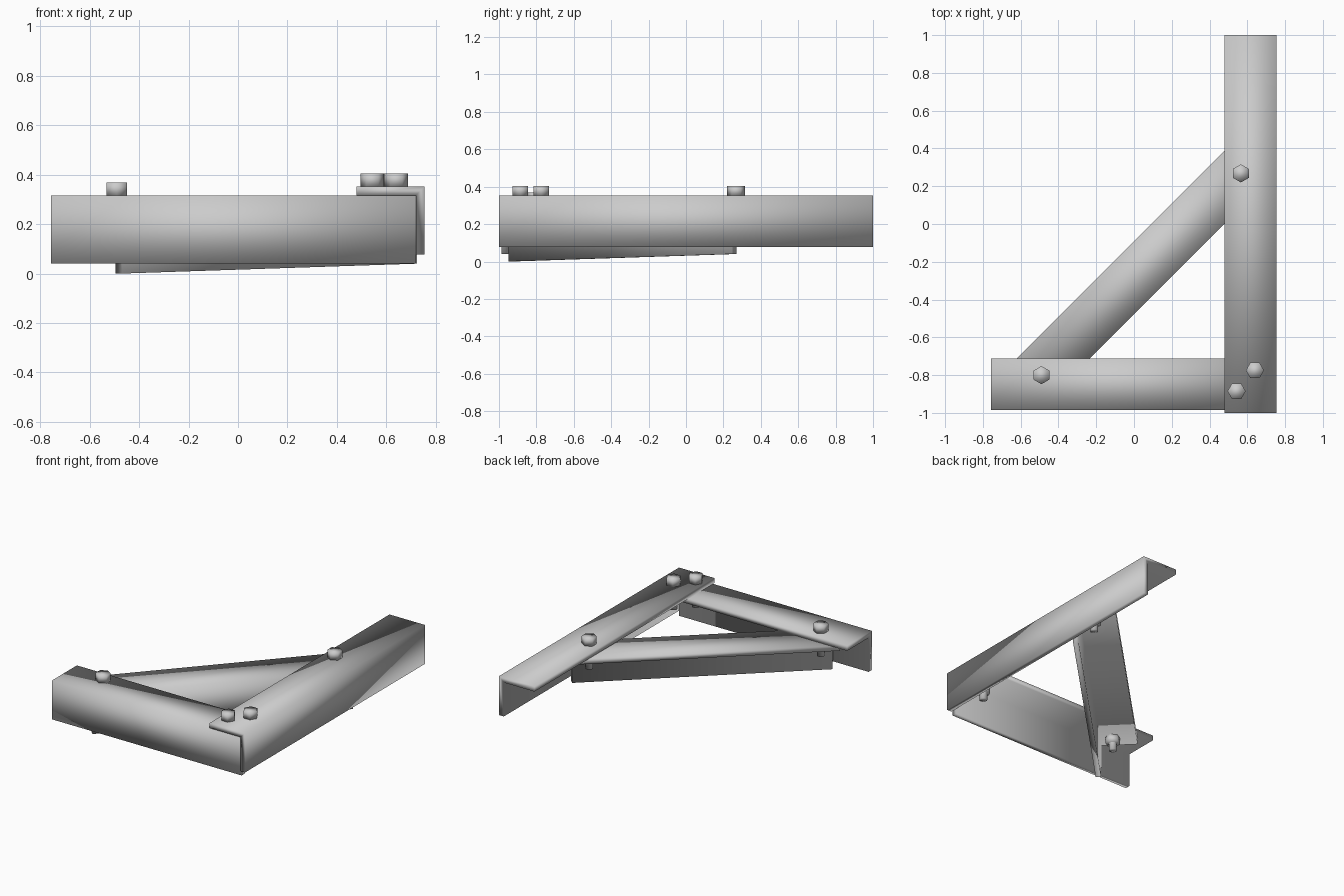
import bpy, bmesh, math
from mathutils import Vector

if "Cube" in bpy.data.objects:
    bpy.data.objects.remove(bpy.data.objects["Cube"])

LEG, T = 0.275, 0.036   # angle iron leg width and thickness


def finish(name, bm):
    bmesh.ops.recalc_face_normals(bm, faces=bm.faces)
    mesh = bpy.data.meshes.new(name)
    bm.to_mesh(mesh)
    bm.free()
    mesh.shade_smooth()
    obj = bpy.data.objects.new(name, mesh)
    bpy.context.collection.objects.link(obj)
    return obj


def angle_iron(name, start, end, side):
    """L profile swept from start to end along its outer top corner."""
    start, end = Vector(start), Vector(end)
    side = Vector(side).normalized()
    down = side.cross((end - start).normalized())
    if down.z > 0:
        down.negate()
    profile = [(0, 0), (LEG, 0), (LEG, T), (T, T), (T, LEG), (0, LEG)]
    bm = bmesh.new()
    face = bm.faces.new([bm.verts.new(start + side * a + down * b) for a, b in profile])
    ext = bmesh.ops.extrude_face_region(bm, geom=[face], use_keep_orig=True)
    verts = [g for g in ext["geom"] if isinstance(g, bmesh.types.BMVert)]
    bmesh.ops.translate(bm, verts=verts, vec=end - start)
    return finish(name, bm)


def prism(name, sides, radius, x, y, z0, z1, turn=0.0):
    bm = bmesh.new()
    rings = []
    for z in (z0, z1):
        rings.append([bm.verts.new((x + radius * math.cos(turn + 2 * math.pi * i / sides),
                                    y + radius * math.sin(turn + 2 * math.pi * i / sides), z))
                      for i in range(sides)])
    for i in range(sides):
        j = (i + 1) % sides
        bm.faces.new((rings[0][i], rings[0][j], rings[1][j], rings[1][i]))
    bm.faces.new(rings[0])
    bm.faces.new(rings[1])
    return finish(name, bm)


def bolt(name, x, y, top, turn):
    under = top - 2 * T
    prism(name + "_head", 6, 0.048, x, y, top, top + 0.052, turn)
    prism(name + "_nut", 6, 0.048, x, y, under - 0.05, under, turn)
    prism(name + "_shank", 16, 0.026, x, y, under - 0.1, top + 0.01)


# Frame members: long upright, base arm and sloping diagonal brace
angle_iron("long_rail", (0.755, -1, 0.352), (0.755, 1, 0.352), (-1, 0, 0))
angle_iron("short_rail", (-0.757, -0.986, 0.316), (0.719, -0.986, 0.316), (0, 1, 0))
angle_iron("diagonal_brace", (-0.474, -0.953, 0.275), (0.719, 0.24, 0.315), (-1, 1, 0))

# Bolts: two at the corner, one at each end of the brace
POINT = math.pi / 6
bolt("corner_bolt_a", 0.543, -0.885, 0.352, 0)
bolt("corner_bolt_b", 0.64, -0.775, 0.352, 0)
bolt("long_rail_brace_bolt", 0.566, 0.268, 0.352, POINT)
bolt("short_rail_brace_bolt", -0.49, -0.8, 0.316, POINT)
